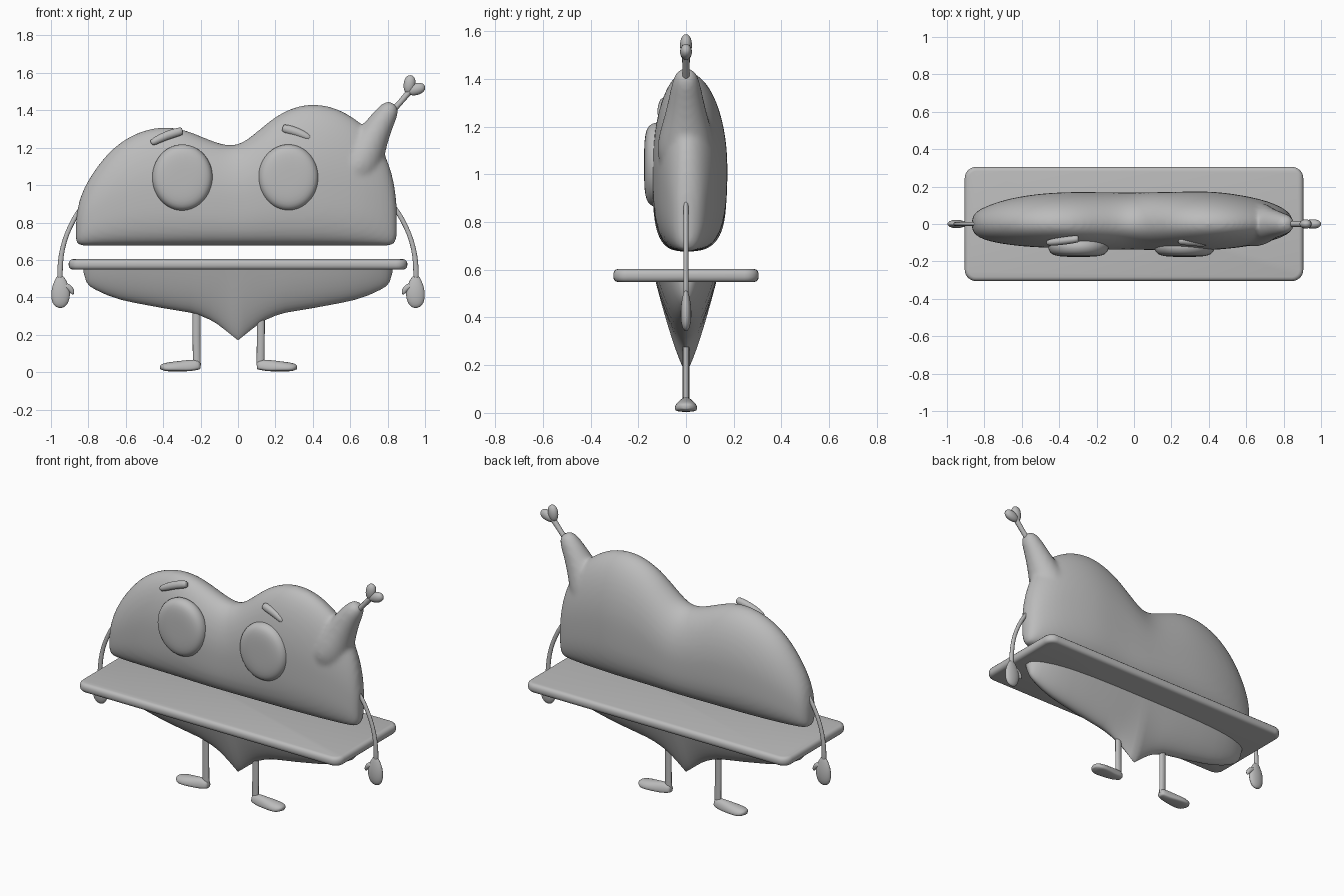
import bpy, bmesh, math
from mathutils import Vector

if "Cube" in bpy.data.objects:
    bpy.data.objects.remove(bpy.data.objects["Cube"], do_unlink=True)

grey = bpy.data.materials.new("plain_grey")
grey.use_nodes = True
grey.diffuse_color = (0.5, 0.5, 0.5, 1)
grey.node_tree.nodes["Principled BSDF"].inputs["Base Color"].default_value = (0.5, 0.5, 0.5, 1)


def loft(bm, rings):
    """Skin a list of equal-length rings and close both ends."""
    loops = [[bm.verts.new(p) for p in ring] for ring in rings]
    n = len(loops[0])
    for a, b in zip(loops, loops[1:]):
        for i in range(n):
            bm.faces.new((a[i], a[(i + 1) % n], b[(i + 1) % n], b[i]))
    bm.faces.new(loops[0])
    bm.faces.new(loops[-1][::-1])


def tube_rings(points, radii, flat=1.0, n=16):
    """Rings around a path in the xz plane; flat scales the y thickness."""
    pts = [Vector(p) for p in points]
    rings = []
    for i, (p, r) in enumerate(zip(pts, radii)):
        d = (pts[min(i + 1, len(pts) - 1)] - pts[max(i - 1, 0)]).normalized()
        u = Vector((0, 1, 0)).cross(d).normalized()
        v = d.cross(u)
        angles = [math.tau * k / n for k in range(n)]
        rings.append([p + u * r * math.cos(a) + v * r * flat * math.sin(a) for a in angles])
    return rings


def make(name, *lofts, subdiv=1, angle=60):
    bm = bmesh.new()
    for rings in lofts:
        loft(bm, rings)
    bmesh.ops.recalc_face_normals(bm, faces=bm.faces)
    mesh = bpy.data.meshes.new(name)
    bm.to_mesh(mesh)
    bm.free()
    ob = bpy.data.objects.new(name, mesh)
    bpy.context.collection.objects.link(ob)
    mesh.materials.append(grey)
    if subdiv:
        sub = ob.modifiers.new("subdivide", "SUBSURF")
        sub.levels = sub.render_levels = subdiv
    for f in mesh.polygons:
        f.use_smooth = True
    if not subdiv:
        bpy.ops.object.select_all(action="DESELECT")
        ob.select_set(True)
        bpy.context.view_layer.objects.active = ob
        bpy.ops.object.shade_smooth_by_angle(angle=math.radians(angle))
    return ob


def power(v, e):
    return math.copysign(abs(v) ** e, v)


# Two-humped upper body: x, top, bottom, front depth, back depth
BODY = [(-.868, .79, .70, .02, .02), (-.86, .87, .685, .045, .045), (-.84, .95, .675, .065, .07),
        (-.80, 1.03, .675, .085, .09), (-.74, 1.12, .675, .10, .115), (-.65, 1.22, .675, .115, .14),
        (-.53, 1.29, .675, .125, .16), (-.4, 1.318, .675, .13, .17), (-.28, 1.3, .675, .137, .172),
        (-.15, 1.24, .675, .14, .17), (-.02, 1.198, .675, .135, .168), (.08, 1.265, .675, .14, .17),
        (.2, 1.375, .675, .142, .172), (.32, 1.428, .675, .142, .175), (.42, 1.438, .675, .14, .174),
        (.53, 1.415, .675, .13, .162), (.64, 1.35, .675, .115, .142), (.72, 1.275, .675, .095, .12),
        (.78, 1.18, .675, .075, .095), (.82, 1.08, .675, .055, .07), (.84, .98, .69, .04, .045),
        (.85, .89, .72, .02, .02)]


def body_ring(x, top, bottom, front, back, n=32):
    mid = bottom + 0.47 * (top - bottom)
    ring = []
    for k in range(n):
        a = math.tau * k / n
        c, s = math.cos(a), math.sin(a)
        e = 1.0 if s > 0 else 0.67          # boxier underside
        y = power(c, e) * (back if c > 0 else front)
        z = mid + power(s, e) * (top - mid if s > 0 else mid - bottom)
        ring.append((x, y, z))
    return ring


horn = tube_rings([(.57, 0, .97), (.60, 0, 1.03), (.65, 0, 1.12), (.71, 0, 1.235), (.765, 0, 1.335),
                   (.805, 0, 1.395), (.825, 0, 1.425), (.832, 0, 1.437)],
                  [.05, .11, .13, .092, .07, .057, .042, .02], n=20)
body = make("upper_body", [body_ring(*s) for s in BODY], horn, subdiv=2)
remesh = body.modifiers.new("blend", "REMESH")
remesh.mode, remesh.voxel_size, remesh.use_smooth_shade = "VOXEL", 0.013, True
smooth = body.modifiers.new("soften", "SMOOTH")
smooth.factor, smooth.iterations = 0.5, 8

# Flat slab under the body
bm = bmesh.new()
bmesh.ops.create_cube(bm, size=1)
for v in bm.verts:
    v.co = (v.co.x * 1.81, v.co.y * .61, .576 + v.co.z * .056)
upright = [e for e in bm.edges if abs(e.verts[0].co.z - e.verts[1].co.z) > .01]
bmesh.ops.bevel(bm, geom=upright, offset=.06, segments=6, profile=.5, affect="EDGES")
rims = [e for e in bm.edges if abs(e.verts[0].co.z - e.verts[1].co.z) < .001]
bmesh.ops.bevel(bm, geom=rims, offset=.022, segments=3, profile=.5, affect="EDGES")
mesh = bpy.data.meshes.new("slab")
bm.to_mesh(mesh)
bm.free()
mesh.materials.append(grey)
slab = bpy.data.objects.new("slab", mesh)
bpy.context.collection.objects.link(slab)
bpy.ops.object.select_all(action="DESELECT")
slab.select_set(True)
bpy.context.view_layer.objects.active = slab
bpy.ops.object.shade_smooth_by_angle(angle=math.radians(50))

# Pointed lower body: distance from the middle, underside height
KEEL = [(0, .17), (.035, .198), (.07, .226), (.11, .257), (.15, .28), (.2, .302), (.255, .318),
        (.415, .345), (.55, .37), (.63, .388), (.70, .412), (.76, .44), (.79, .458), (.81, .48), (.825, .53)]


def keel_ring(x, low, top=.56, n=10):
    width = .13 * (1 - min(abs(x) / .83, 1) ** 4) ** .5
    e = .5 + .28 * math.exp(-(x / .15) ** 2)
    half = [(width * (k / n) ** (2 * e), low + (top - low) * (k / n) ** 2) for k in range(n + 1)]
    return [(x, -y, z) for y, z in half[:0:-1]] + [(x, y, z) for y, z in half]


keel = [(-x, z) for x, z in KEEL[:0:-1]] + KEEL
make("lower_body", [keel_ring(x, z) for x, z in keel], subdiv=0, angle=50)

# Eyes: rounded discs
EYE = [(.25, -.176), (.6, -.174), (.82, -.167), (.94, -.153), (1, -.13), (1, -.11), (.9, -.07)]
for side, cx in (("right", -.297), ("left", .27)):
    rings = [[(cx + .163 * r * math.cos(math.tau * k / 32), y,
               1.04 + .179 * r * math.sin(math.tau * k / 32)) for k in range(32)] for r, y in EYE]
    make(side + "_eye", rings)

# Brows
make("right_brow", tube_rings([(-.465, -.10, 1.222), (-.455, -.10, 1.23), (-.38, -.09, 1.268),
                               (-.305, -.08, 1.288), (-.295, -.08, 1.29)], [.012, .021, .025, .024, .018], .9, 12))
make("left_brow", tube_rings([(.237, -.088, 1.305), (.25, -.09, 1.302), (.32, -.096, 1.283),
                              (.375, -.105, 1.256), (.387, -.105, 1.248)], [.018, .026, .025, .02, .012], .9, 12))

# Arms and hands
for side, m in (("left", 1), ("right", -1)):
    arm = [(.82, .90), (.86, .85), (.90, .775), (.93, .70), (.947, .62), (.952, .55), (.952, .48)]
    make(side + "_arm", tube_rings([(m * x, 0, z) for x, z in arm],
                                   [.013, .013, .013, .013, .014, .015, .016], .8, 12))
    palm = [(.951, .52), (.95, .49), (.948, .45), (.948, .40), (.954, .36), (.957, .343)]
    thumb = [(.935, .465), (.905, .455), (.888, .435), (.880, .415)]
    make(side + "_hand",
         tube_rings([(m * x, 0, z) for x, z in palm], [.014, .032, .05, .053, .04, .014], .45),
         tube_rings([(m * x, 0, z) for x, z in thumb], [.018, .018, .015, .006], .9))

# Legs and feet
FOOT = [(-.022, .016, .05), (-.012, .028, .066), (.03, .034, .068), (.08, .042, .062),
        (.13, .05, .056), (.17, .045, .05), (.188, .028, .042), (.195, .012, .034)]
for side, m, cx in (("left", 1, .122), ("right", -1, -.222)):
    make(side + "_leg", tube_rings([(cx, 0, .37), (cx, 0, .2), (cx + m * -.002, 0, .035)],
                                   [.022, .021, .021], .65, 12), subdiv=0)
    foot = []
    for s, w, top in FOOT:
        low = .004 if .0 < s < .18 else .014
        ring = []
        for k in range(16):
            c, t = math.cos(math.tau * k / 16), math.sin(math.tau * k / 16)
            z = low + .015 + (t * (top - low - .015) if t > 0 else power(t, .6) * .015)
            ring.append((cx + m * s, w * power(c, .9), z))
        foot.append(ring)
    make(side + "_foot", foot)

# Antenna with a two-lobed tip
make("antenna_stem", tube_rings([(.82, 0, 1.39), (.87, 0, 1.445), (.925, 0, 1.51)], [.016, .015, .017], 1, 12), subdiv=0)
lobe_radii = [.012, .028, .034, .028, .01]
for name, a, b in (("upper", (.908, 1.488), (.925, 1.588)), ("side", (.905, 1.497), (1.0, 1.528))):
    path = [(a[0] + (b[0] - a[0]) * t, 0, a[1] + (b[1] - a[1]) * t) for t in (0, .2, .55, .85, 1)]
    make(name + "_antenna_lobe", tube_rings(path, lobe_radii, .8))
